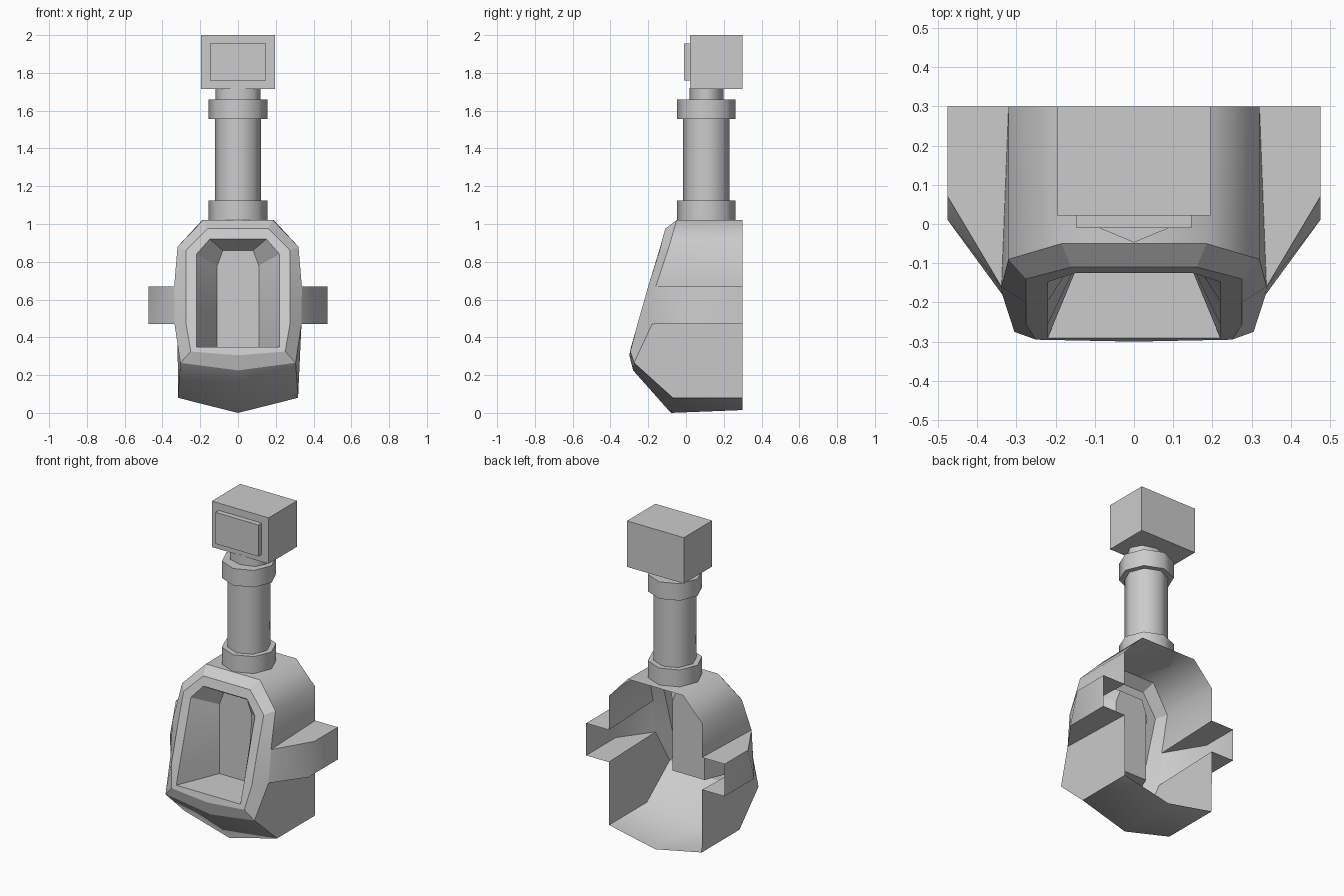
import bpy, math

if "Cube" in bpy.data.objects:
    bpy.data.objects.remove(bpy.data.objects["Cube"])

def finish(obj, angle):
    bpy.ops.object.select_all(action='DESELECT')
    obj.select_set(True)
    bpy.context.view_layer.objects.active = obj
    for m in list(obj.modifiers):
        bpy.ops.object.modifier_apply(modifier=m.name)
    if angle:
        bpy.ops.object.shade_smooth_by_angle(angle=math.radians(angle))

def half_mesh(name, verts, faces, angle):
    """Build the +x half and mirror it across x = 0."""
    me = bpy.data.meshes.new(name)
    me.from_pydata(verts, [], faces)
    obj = bpy.data.objects.new(name, me)
    bpy.context.collection.objects.link(obj)
    mir = obj.modifiers.new("Mirror", 'MIRROR')
    mir.merge_threshold = 0.0005
    finish(obj, angle)
    return obj

def strip(a, b, n, skip=()):
    """Quads joining two loops of n points starting at index a and b."""
    return [(a + i, a + i + 1, b + i + 1, b + i) for i in range(n - 1) if i not in skip]

def box(name, lo, hi):
    bpy.ops.mesh.primitive_cube_add(size=1, location=[(p + q) / 2 for p, q in zip(lo, hi)])
    o = bpy.context.object
    o.name = name
    o.scale = [q - p for p, q in zip(lo, hi)]

def tube(name, rx, ry, z0, z1):
    bpy.ops.mesh.primitive_cylinder_add(vertices=8, radius=1, depth=1,
                                        location=(0, 0.108, (z0 + z1) / 2))
    o = bpy.context.object
    o.name = name
    o.scale = (rx, ry, z1 - z0)
    finish(o, 50)

# Half loops, each running from top centre down to bottom centre
back = [(0, .3, 1.02), (.19, .3, 1.02), (.32, .3, .88), (.32, .3, .67),
        (.32, .3, .47), (.318, .3, .08), (0, .3, .015)]
outer = [(0, -.05, 1.02), (.185, -.05, 1.02), (.32, -.09, .88), (.338, -.16, .67),
         (.336, -.18, .47), (.305, -.275, .265), (0, -.28, .225)]
inner = [(0, -.11, .975), (.16, -.11, .975), (.275, -.14, .86), (.275, -.2, .67),
         (.275, -.257, .47), (.25, -.295, .325), (0, -.3, .305)]
opening = [(0, -.125, .92), (.15, -.125, .92), (.22, -.148, .84), (.22, -.198, .67),
           (.22, -.256, .47), (.22, -.291, .35), (0, -.291, .35)]
panel = [(0, -.025, .86), (.08, -.025, .86), (.11, -.025, .78), (.11, -.025, .67),
         (.11, -.025, .47), (.11, -.025, .35), (0, -.025, .35)]

# Outer shell, open at the back, with hollow side wings
keel = [(.318, -.07, .08), (0, -.08, 0)]                               # 14, 15
wing = [(.475, .07, .67), (.475, .01, .47), (.475, .3, .47), (.475, .3, .67)]  # 16-19
faces = strip(0, 7, 7, skip=(3, 4, 5))
faces += [(4, 11, 12, 14, 5), (12, 13, 15, 14), (5, 14, 15, 6)]
faces += [(10, 16, 19, 3), (10, 11, 17), (10, 17, 16), (16, 17, 18, 19), (4, 18, 17, 11)]
half_mesh("bowl_shell", back + outer + keel + wing, [f[::-1] for f in faces], 50)

# Bevelled front rim
half_mesh("bowl_rim", outer + inner + opening,
          [f[::-1] for f in strip(0, 7, 7) + strip(7, 14, 7)], 20)

# Recessed basin with flat back panel
half_mesh("bowl_recess", opening + panel,
          [f[::-1] for f in strip(0, 7, 7)] + [tuple(range(13, 6, -1))], 20)

# Supply pipe with collars
tube("lower_collar", .155, .155, 1.02, 1.125)
tube("pipe", .123, .123, 1.12, 1.56)
tube("upper_collar", .155, .155, 1.555, 1.66)
tube("pipe_neck", .12, .09, 1.66, 1.72)

# Flush control box with front plate
box("control_box", (-.195, .022, 1.715), (.195, .3, 2))
box("sensor_plate", (-.147, -.01, 1.76), (.147, .022, 1.955))
